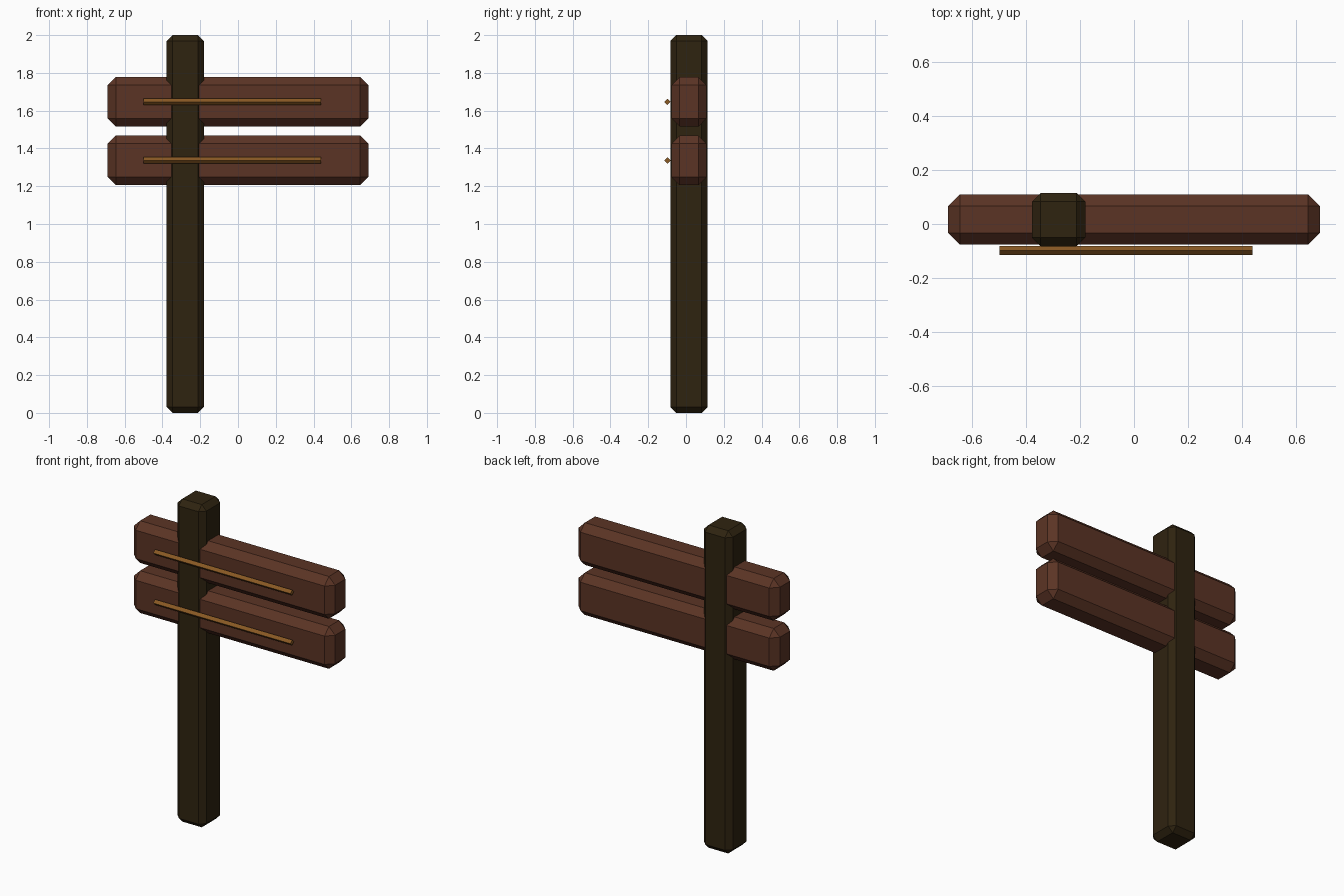
import bpy, bmesh, math
from mathutils import Matrix

if "Cube" in bpy.data.objects:
    bpy.data.objects.remove(bpy.data.objects["Cube"])


def material(name, rgb):
    m = bpy.data.materials.new(name)
    m.diffuse_color = (*rgb, 1)
    m.use_nodes = True
    m.node_tree.nodes["Principled BSDF"].inputs["Base Color"].default_value = m.diffuse_color
    return m


DARK = material("dark weathered wood", (0.028, 0.017, 0.005))
RED = material("red brown wood", (0.105, 0.034, 0.018))
GOLD = material("golden brown", (0.25, 0.10, 0.017))


def finish(name, bm, mat):
    bmesh.ops.recalc_face_normals(bm, faces=bm.faces)
    me = bpy.data.meshes.new(name)
    bm.to_mesh(me)
    bm.free()
    me.materials.append(mat)
    ob = bpy.data.objects.new(name, me)
    bpy.context.collection.objects.link(ob)


def chamfered_box(name, centre, size, bevel, mat):
    bm = bmesh.new()
    bmesh.ops.create_cube(bm, size=1)
    bmesh.ops.scale(bm, vec=size, verts=bm.verts)
    bmesh.ops.bevel(bm, geom=bm.edges[:], offset=bevel, segments=1,
                    affect='EDGES', clamp_overlap=True)
    bmesh.ops.translate(bm, vec=centre, verts=bm.verts)
    finish(name, bm, mat)


def diamond_rod(name, centre, length, radius, mat):
    bm = bmesh.new()
    bmesh.ops.create_cone(bm, cap_ends=True, segments=4, radius1=radius,
                          radius2=radius, depth=length)
    bmesh.ops.rotate(bm, matrix=Matrix.Rotation(math.pi / 2, 3, 'Y'), verts=bm.verts)
    bmesh.ops.translate(bm, vec=centre, verts=bm.verts)
    finish(name, bm, mat)


# Upright post
chamfered_box("post", (-0.28, 0.016, 1.0), (0.198, 0.198, 2.0), 0.032, DARK)

# Two boards, each with a thin line floating just in front
for label, z in (("upper", 1.647), ("lower", 1.337)):
    chamfered_box(label + "_board", (0, 0.016, z), (1.38, 0.186, 0.262), 0.043, RED)
    diamond_rod(label + "_line", (-0.03, -0.098, z), 0.94, 0.017, GOLD)
